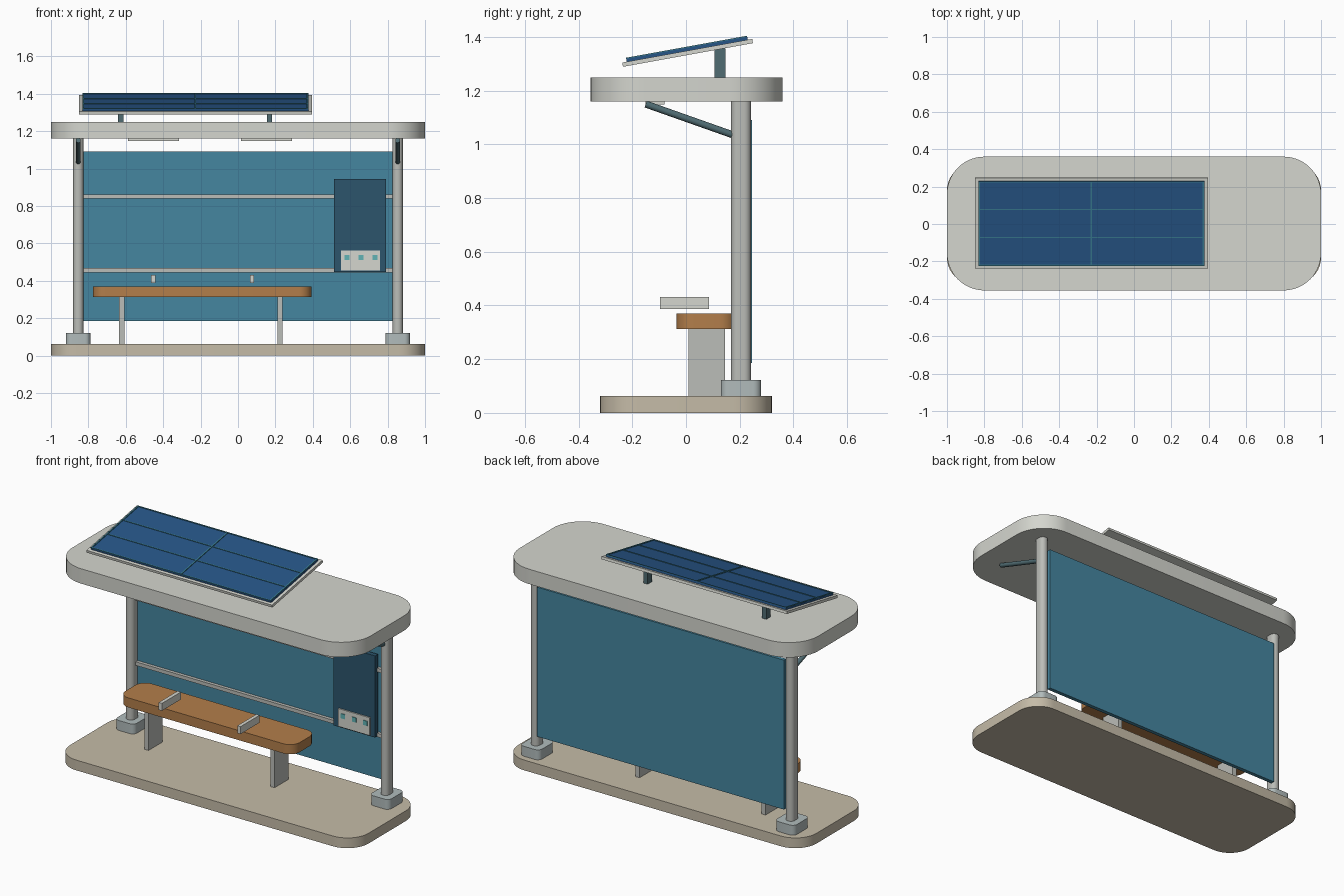
import bpy, bmesh
from math import sin, cos, pi, radians
from mathutils import Vector, Matrix

if "Cube" in bpy.data.objects:
    bpy.data.objects.remove(bpy.data.objects["Cube"])


def material(name, rgb):
    m = bpy.data.materials.new(name)
    m.diffuse_color = (*rgb, 1)
    m.use_nodes = True
    m.node_tree.nodes["Principled BSDF"].inputs["Base Color"].default_value = m.diffuse_color
    return m


SAND = material("sand", (0.56, 0.50, 0.39))
PALE = material("pale", (0.66, 0.67, 0.62))
METAL = material("metal", (0.50, 0.51, 0.48))
FOOT = material("foot", (0.44, 0.50, 0.50))
GLASS = material("glass", (0.06, 0.24, 0.35))
WOOD = material("wood", (0.45, 0.21, 0.07))
DARK = material("dark_teal", (0.08, 0.15, 0.17))
NAVY = material("navy", (0.025, 0.09, 0.15))
CELL = material("cell", (0.02, 0.09, 0.24))
LINE = material("cell_line", (0.04, 0.20, 0.28))
AQUA = material("aqua", (0.12, 0.45, 0.46))


def finish(name, bm, mat):
    bmesh.ops.recalc_face_normals(bm, faces=bm.faces)
    me = bpy.data.meshes.new(name)
    bm.to_mesh(me)
    bm.free()
    me.materials.append(mat)
    ob = bpy.data.objects.new(name, me)
    bpy.context.collection.objects.link(ob)
    return ob


def box(name, x, y, z, mat, matrix=None):
    """Box from (min, max) ranges."""
    bm = bmesh.new()
    size = [b - a for a, b in (x, y, z)]
    mid = [(a + b) / 2 for a, b in (x, y, z)]
    bmesh.ops.create_cube(bm, size=1, matrix=Matrix.Translation(mid) @ Matrix.Diagonal((*size, 1)))
    if matrix:
        bm.transform(matrix)
    return finish(name, bm, mat)


def slab(name, x, y, z, r, mat, seg=10):
    """Upright slab with rounded corners in plan."""
    bm = bmesh.new()
    corners = ((x[1] - r, y[1] - r), (x[0] + r, y[1] - r), (x[0] + r, y[0] + r), (x[1] - r, y[0] + r))
    verts = []
    for i, (cx, cy) in enumerate(corners):
        for k in range(seg + 1):
            a = (i + k / seg) * pi / 2
            verts.append(bm.verts.new((cx + r * cos(a), cy + r * sin(a), z[0])))
    bmesh.ops.remove_doubles(bm, verts=verts, dist=1e-5)
    face = bm.faces.new([v for v in verts if v.is_valid])
    ext = bmesh.ops.extrude_face_region(bm, geom=[face], use_keep_orig=True)
    top = [v for v in ext["geom"] if isinstance(v, bmesh.types.BMVert)]
    bmesh.ops.translate(bm, verts=top, vec=(0, 0, z[1] - z[0]))
    return finish(name, bm, mat)


def rod(name, a, b, r, mat):
    a, b = Vector(a), Vector(b)
    d = b - a
    bm = bmesh.new()
    bmesh.ops.create_cone(bm, cap_ends=True, segments=20, radius1=r, radius2=r, depth=d.length)
    bm.transform(Matrix.Translation((a + b) / 2) @ d.to_track_quat('Z', 'Y').to_matrix().to_4x4())
    return finish(name, bm, mat)


# Base and roof
slab("base", (-1, 1), (-0.32, 0.32), (0, 0.062), 0.14, SAND)
slab("roof", (-1, 1), (-0.355, 0.36), (1.16, 1.25), 0.2, PALE, 14)

# Posts, feet and roof braces
for side, s in (("left", -1), ("right", 1)):
    x = s * 0.854
    slab(side + "_foot", (x - 0.066, x + 0.066), (0.13, 0.28), (0.062, 0.122), 0.03, FOOT, 6)
    slab(side + "_post", (x - 0.027, x + 0.027), (0.168, 0.242), (0.12, 1.162), 0.026, METAL, 8)
    rod(side + "_brace", (x, -0.15, 1.15), (x, 0.19, 1.03), 0.013, DARK)

# Back panel and rails
box("back_panel", (-0.828, 0.826), (0.222, 0.245), (0.185, 1.09), GLASS)
for name, z in (("upper_rail", 0.85), ("lower_rail", 0.456)):
    box(name, (-0.828, 0.826), (0.202, 0.223), (z - 0.011, z + 0.011), METAL)

# Bench
slab("bench_seat", (-0.775, 0.393), (-0.035, 0.19), (0.312, 0.37), 0.065, WOOD)
for name, x in (("left_bench_leg", -0.621), ("right_bench_leg", 0.224)):
    box(name, (x - 0.014, x + 0.014), (0.01, 0.145), (0.06, 0.314), METAL)
for name, x in (("left_armrest", -0.453), ("right_armrest", 0.074)):
    box(name, (x - 0.011, x + 0.011), (-0.097, 0.085), (0.387, 0.432), PALE)

# Information board
box("info_board", (0.513, 0.791), (0.182, 0.21), (0.448, 0.943), NAVY)
box("info_card", (0.55, 0.76), (0.174, 0.184), (0.455, 0.563), PALE)
for i in range(3):
    x = 0.583 + 0.075 * i
    box(f"info_tile_{i}", (x - 0.014, x + 0.014), (0.170, 0.175), (0.511, 0.539), AQUA)

# Lights under the roof
for name, x in (("left_light", -0.452), ("right_light", 0.153)):
    box(name, (x - 0.136, x + 0.136), (-0.15, -0.08), (1.148, 1.161), PALE)

# Tilted solar panel, built flat then turned
tilt = Matrix.Translation((-0.2275, 0.006, 1.341)) @ Matrix.Rotation(radians(10.3), 4, 'X')
box("solar_frame", (-0.622, 0.622), (-0.246, 0.246), (-0.008, 0.008), PALE, tilt)
box("solar_cells", (-0.604, 0.604), (-0.229, 0.229), (0.007, 0.019), CELL, tilt)
for i, x in enumerate((-0.599, 0, 0.599)):
    box(f"solar_upright_{i}", (x - 0.004, x + 0.004), (-0.229, 0.229), (0.016, 0.023), LINE, tilt)
for i, y in enumerate((-0.226, -0.076, 0.076, 0.226)):
    box(f"solar_crossbar_{i}", (-0.604, 0.604), (y - 0.003, y + 0.003), (0.016, 0.022), LINE, tilt)
for name, x in (("left_solar_support", -0.627), ("right_solar_support", 0.168)):
    box(name, (x - 0.014, x + 0.014), (0.106, 0.147), (1.248, 1.358), DARK)

# Smooth the round sides, keep hard edges
for ob in bpy.context.collection.objects:
    ob.select_set(True)
    bpy.context.view_layer.objects.active = ob
bpy.ops.object.shade_smooth_by_angle(angle=radians(30))
